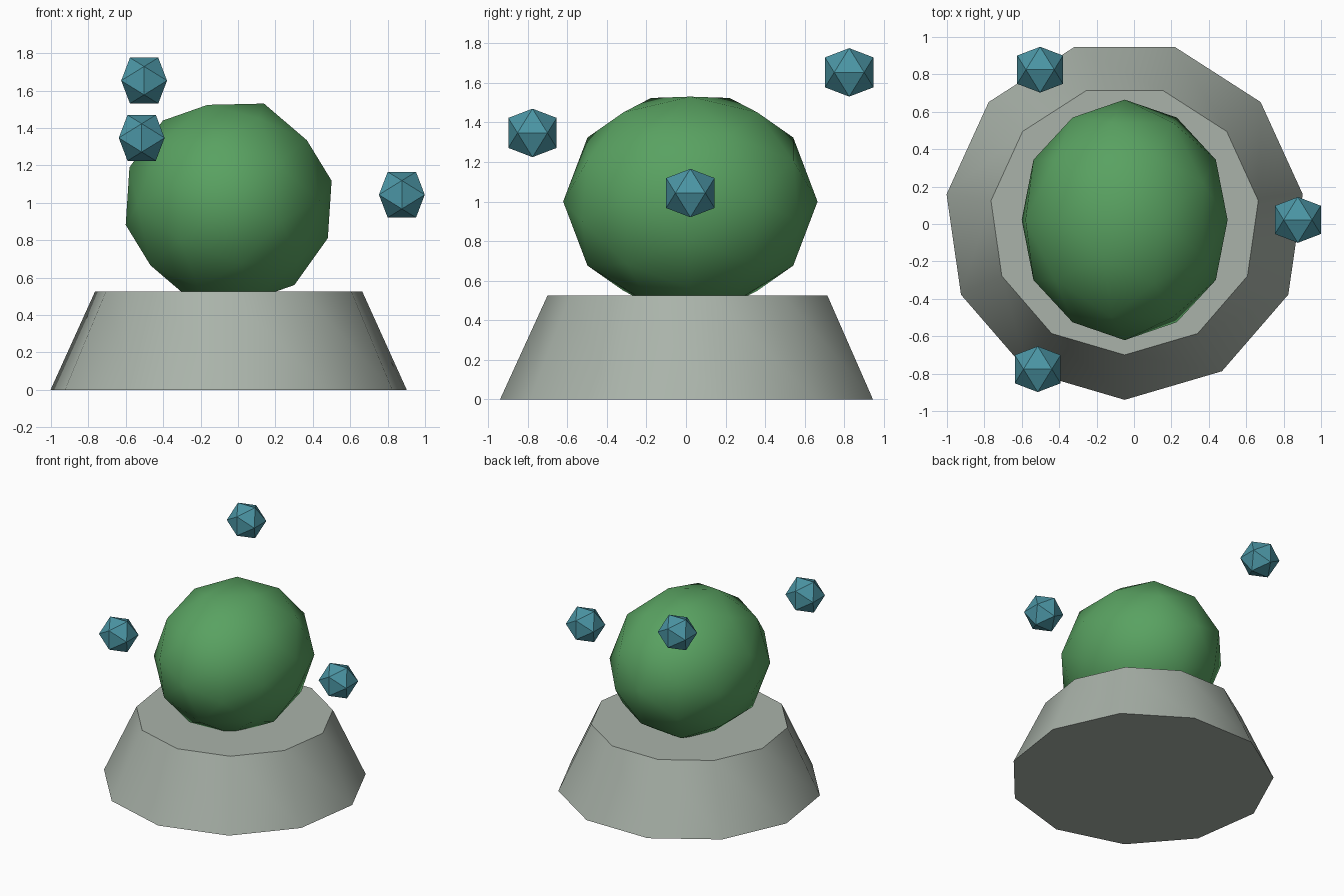
import bpy
from math import radians, pi

if "Cube" in bpy.data.objects:
    bpy.data.objects.remove(bpy.data.objects["Cube"])

CX, CY = -0.05, 0.022


def paint(obj, name, rgb):
    mat = bpy.data.materials.get(name) or bpy.data.materials.new(name)
    mat.diffuse_color = (*rgb, 1)
    mat.use_nodes = True
    mat.node_tree.nodes["Principled BSDF"].inputs["Base Color"].default_value = mat.diffuse_color
    obj.data.materials.append(mat)


def icosphere(name, subdivisions, location, scale, tilt):
    bpy.ops.mesh.primitive_ico_sphere_add(
        subdivisions=subdivisions, radius=1, location=location,
        rotation=(0, radians(tilt), 0))
    obj = bpy.context.object
    obj.name = name
    obj.scale = scale
    return obj


# Eleven-sided tapered pedestal, corner towards the front
bpy.ops.mesh.primitive_cone_add(
    vertices=11, radius1=0.962, radius2=0.722, depth=0.525,
    location=(CX, CY, 0.2625), rotation=(0, 0, pi))
pedestal = bpy.context.object
pedestal.name = "pedestal"
bpy.ops.object.shade_smooth_by_angle(angle=radians(40))
paint(pedestal, "stone", (0.40, 0.45, 0.40))

# Large smooth ball, stretched front to back and sunk into the pedestal
ball = icosphere("ball", 2, (CX, CY, 1.0), (0.563, 0.643, 0.563), -102.1)
bpy.ops.object.shade_smooth()
paint(ball, "green", (0.10, 0.36, 0.12))

# Three small faceted gems floating around the ball
gems = [(0.876, 0.022, 1.043), (-0.515, -0.776, 1.347), (-0.502, 0.825, 1.653)]
for i, pos in enumerate(gems, 1):
    gem = icosphere(f"floating_gem_{i}", 1, pos, (0.144,) * 3, -31.72)
    paint(gem, "teal", (0.07, 0.30, 0.37))
